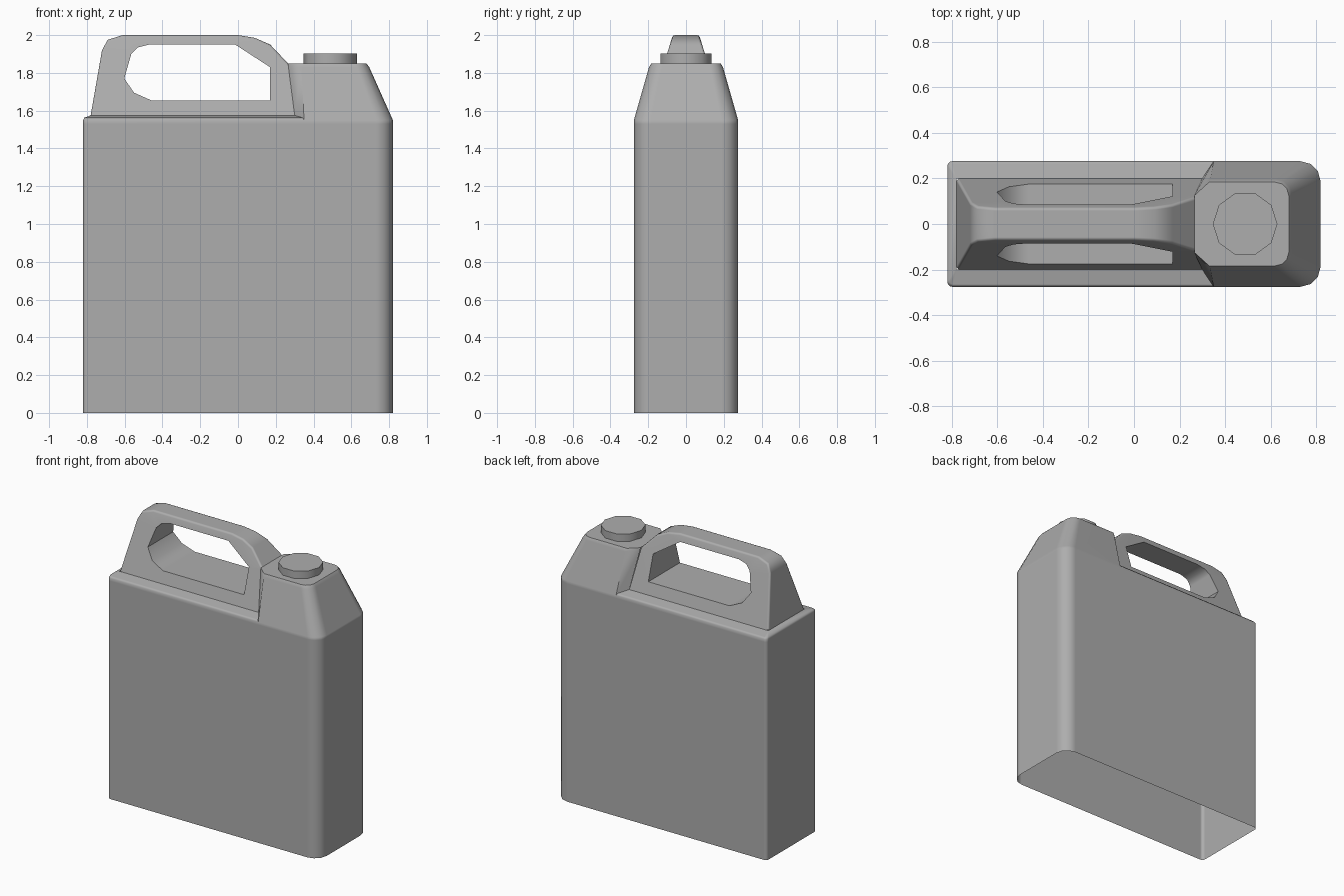
import bpy, bmesh
from math import sin, cos, pi, radians

if "Cube" in bpy.data.objects:
    bpy.data.objects.remove(bpy.data.objects["Cube"], do_unlink=True)

COLOUR = (0.42, 0.42, 0.42, 1)
grey = bpy.data.materials.new("plain_grey")
grey.use_nodes = True
grey.diffuse_color = COLOUR
grey.node_tree.nodes["Principled BSDF"].inputs["Base Color"].default_value = COLOUR


def finish(bm, name, angle):
    """Turn a bmesh into a smooth object that stays sharp above the angle."""
    bmesh.ops.remove_doubles(bm, verts=bm.verts, dist=0.0005)
    bmesh.ops.recalc_face_normals(bm, faces=bm.faces)
    mesh = bpy.data.meshes.new(name)
    bm.to_mesh(mesh)
    bm.free()
    mesh.materials.append(grey)
    obj = bpy.data.objects.new(name, mesh)
    bpy.context.collection.objects.link(obj)
    bpy.ops.object.select_all(action="DESELECT")
    obj.select_set(True)
    bpy.context.view_layer.objects.active = obj
    bpy.ops.object.shade_smooth_by_angle(angle=radians(angle))
    mod = obj.modifiers.new("even_shading", "WEIGHTED_NORMAL")
    mod.keep_sharp = True
    mod.weight = 100


def loft(bm, chains, closed=False, cap=False):
    """Skin neighbouring chains of points with quads."""
    rows = [[bm.verts.new(p) for p in c] for c in chains]
    n = len(rows[0])
    for a, b in zip(rows, rows[1:]):
        for i in range(n if closed else n - 1):
            j = (i + 1) % n
            bm.faces.new((a[i], a[j], b[j], b[i]))
    if cap:
        bm.faces.new(rows[-1])


def end_curve(x, y, r, steps, z):
    """Rounded end at +x (or -x for negative x), from -y side to +y side."""
    s = 1 if x > 0 else -1
    quarter = [pi / 2 * i / steps for i in range(steps + 1)]
    front = [(x - s * r * (1 - sin(a)), -y + r * (1 - cos(a)), z) for a in quarter]
    return front + [(px, -py, pz) for px, py, pz in reversed(front)]


def with_ends(chain, *ends):
    """Add mirrored points to both ends of a chain, outermost first."""
    return list(ends) + chain + [(x, -y, z) for x, y, z in reversed(ends)]


BODY_X, BODY_Y, BODY_TOP = 0.82, 0.276, 1.55
NECK_X, FOOT_Z, FOOT_Y = 0.35, 1.575, 0.2

# Body walls, open underneath
body = bmesh.new()


def body_loop(z):
    right = with_ends(end_curve(BODY_X, BODY_Y, 0.09, 3, z), (NECK_X, -BODY_Y, z))
    return right + end_curve(-BODY_X, BODY_Y, 0.022, 3, z)[::-1]


loft(body, [body_loop(z) for z in (0, 1.53, BODY_TOP)], closed=True)

# Softened rim sloping up to the foot of the handle
outer = with_ends(end_curve(-BODY_X, BODY_Y, 0.022, 3, BODY_TOP), (NECK_X, -BODY_Y, BODY_TOP))
inner = [(0.30 if x > 0 else -0.78, FOOT_Y if y > 0 else -FOOT_Y, FOOT_Z) for x, y, z in outer]
shelf = [(a[0] + 0.15 * (b[0] - a[0]), a[1] + 0.15 * (b[1] - a[1]), BODY_TOP + 0.0125)
         for a, b in zip(outer, inner)]
half = len(outer) // 2
for part in (slice(0, half), slice(half - 1, half + 1), slice(half, None)):
    loft(body, [outer[part], shelf[part]])
    for i in range(len(outer[part]) - 1):
        points = []
        for p in (shelf[part][i], shelf[part][i + 1], inner[part][i + 1], inner[part][i]):
            if p not in points:
                points.append(p)
        body.faces.new([body.verts.new(p) for p in points])

# Tapered shoulder with a flat top for the cap
loft(body, [
    with_ends(end_curve(BODY_X, BODY_Y, 0.09, 3, BODY_TOP),
              (0.30, -FOOT_Y, FOOT_Z), (NECK_X, -BODY_Y, BODY_TOP)),
    with_ends(end_curve(0.695, 0.196, 0.07, 3, 1.83),
              (0.267, -0.13, 1.83), (0.335, -0.196, 1.83)),
    with_ends(end_curve(0.68, 0.184, 0.06, 3, 1.85),
              (0.265, -0.125, 1.85), (0.33, -0.184, 1.85)),
], cap=True)
finish(body, "can_body", 45)

# Handle: tapered sides with a grip hole, open where it meets the body
outline = [(0.30, FOOT_Z), (0.265, 1.85), (0.17, 1.95), (0.09, 1.985), (0, 2), (-0.61, 2),
           (-0.69, 1.975), (-0.72, 1.92), (-0.78, FOOT_Z)]
grip = [(-0.47, 1.95), (-0.015, 1.95), (0.17, 1.83), (0.17, 1.655), (-0.46, 1.655),
        (-0.55, 1.695), (-0.602, 1.77), (-0.565, 1.9), (-0.53, 1.935)]

handle = bmesh.new()
rings = {}
for side in (-1, 1):
    edges = []
    for key, points in (("outline", outline), ("grip", grip)):
        ring = [handle.verts.new((x, side * (0.07 + 0.306 * (2 - z)), z)) for x, z in points]
        edges += [handle.edges.new((ring[i - 1], ring[i])) for i in range(len(ring))]
        rings[key, side] = ring
    bmesh.ops.triangle_fill(handle, edges=edges, use_beauty=True)

rounded_edges = []
for key, points in (("outline", outline), ("grip", grip)):
    a, b = rings[key, -1], rings[key, 1]
    for i in range(len(points)):
        if key == "outline" and i < 2:
            continue
        handle.faces.new((a[i - 1], a[i], b[i], b[i - 1]))
        if key == "outline":
            rounded_edges += [handle.edges.get((r[i - 1], r[i])) for r in (a, b)]
bmesh.ops.recalc_face_normals(handle, faces=handle.faces)
bmesh.ops.bevel(handle, geom=rounded_edges, offset=0.012, segments=2,
                profile=0.5, affect="EDGES")
finish(handle, "handle", 45)

# Ten-sided cap with softly shaded sides
cap = bmesh.new()
loft(cap, [[(0.488 + 0.142 * cos(pi * i / 5), 0.142 * sin(pi * i / 5), z) for i in range(10)]
           for z in (1.85, 1.902)], closed=True, cap=True)
finish(cap, "cap", 40)
